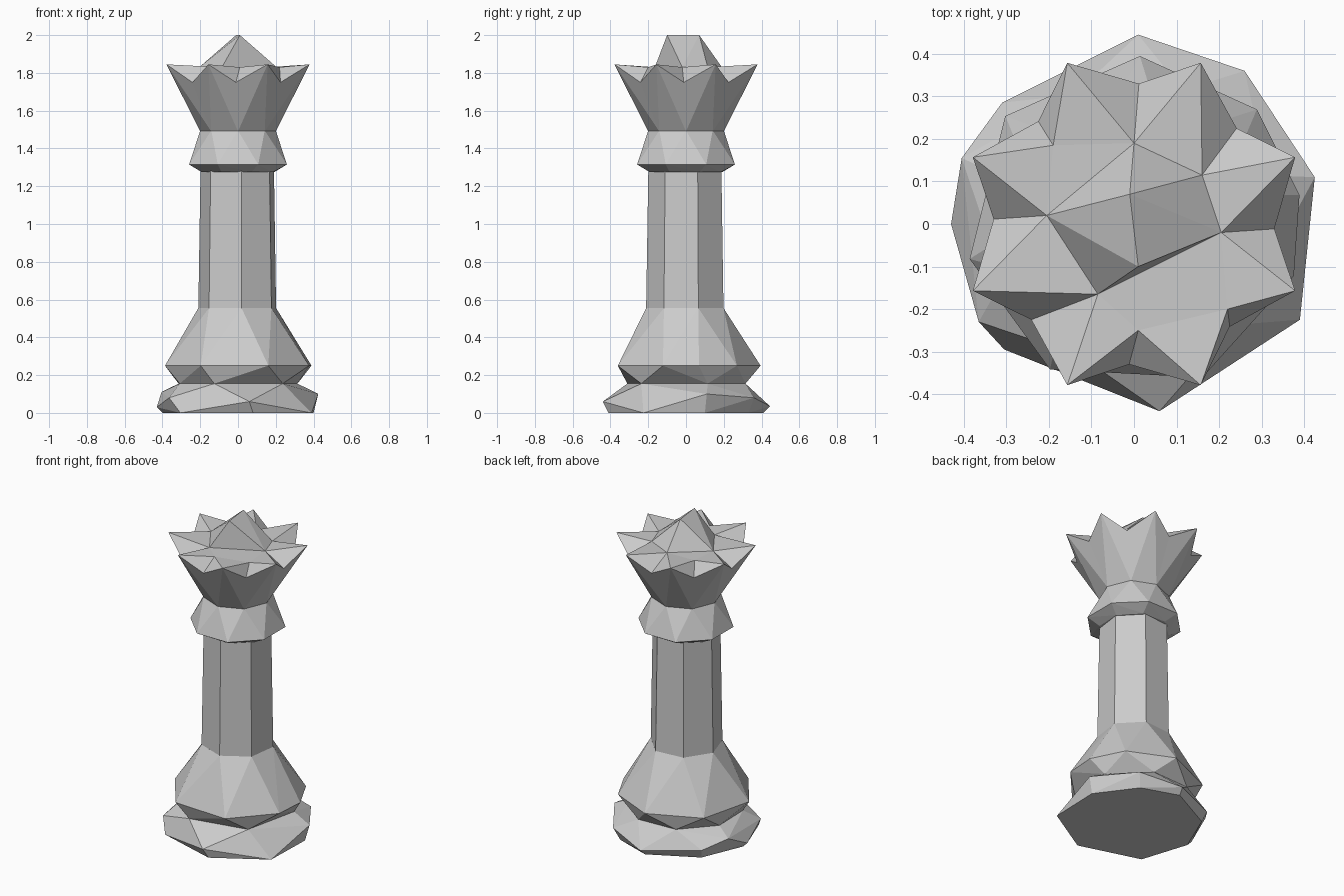
import bpy, bmesh
from math import cos, sin, radians

if "Cube" in bpy.data.objects:
    bpy.data.objects.remove(bpy.data.objects["Cube"])


def ring(angles, r, z):
    return [(r * cos(radians(a)), r * sin(radians(a)), z) for a in angles]


def regular(n, start):
    return [start + 360 * i / n for i in range(n)]


def finish(bm, name):
    bmesh.ops.recalc_face_normals(bm, faces=bm.faces[:])
    mesh = bpy.data.meshes.new(name)
    bm.to_mesh(mesh)
    bm.free()
    obj = bpy.data.objects.new(name, mesh)
    bpy.context.collection.objects.link(obj)
    return obj


def hull(name, points):
    """Faceted convex part wrapped around a few cross-section points."""
    bm = bmesh.new()
    for p in points:
        bm.verts.new(p)
    res = bmesh.ops.convex_hull(bm, input=bm.verts[:])
    loose = [v for v in bm.verts if not v.link_faces]
    bmesh.ops.delete(bm, geom=loose, context='VERTS')
    return finish(bm, name)


waist = ring([20, 70, 115, 160, 203, 248, 315], 0.335, 0.155)
hips = [10, 43, 88, 140, 192, 240, 294, 342]
stem_sides = regular(7, 18)

# irregular base slab: widest points at mixed heights over a flat sole
rim = [(0.01, 0.445, 0.035), (0.26, 0.36, 0.08), (0.425, 0.11, 0.1),
       (0.06, -0.44, 0.06), (-0.43, 0, 0.03), (-0.405, 0.155, 0.11),
       (-0.31, 0.285, 0.06), (-0.365, -0.23, 0.08)]
sole = [(0.39, -0.225, 0), (-0.305, -0.295, 0), (0.08, -0.41, 0),
        (0.4, 0.1, 0), (0.23, 0.33, 0), (0.0, 0.41, 0),
        (-0.29, 0.26, 0), (-0.4, 0, 0)]
hull("base", rim + sole + waist)

# flared foot and tapering stem
hull("foot", waist + ring(hips, 0.395, 0.25) + ring(stem_sides, 0.212, 0.555))
hull("stem", ring(stem_sides, 0.212, 0.55) + ring(stem_sides, 0.2, 1.3))

# collar under the crown
hull("collar", ring(regular(8, 20), 0.205, 1.275)
     + ring(regular(8, 22.5), 0.28, 1.315)
     + ring(regular(8, 0), 0.2, 1.495))

# crown: eight tips with notches between them
bm = bmesh.new()
make = lambda pts: [bm.verts.new(p) for p in pts]
low = make(ring(regular(8, 0), 0.2, 1.49))
tips = make(ring(regular(8, 22.5), 0.41, 1.845))
notches = make(ring(regular(8, -2), 0.33, 1.75))
floor_xy = [(0.205, -0.02), (0.16, 0.115), (0, 0.19), (-0.19, 0.185),
            (-0.205, 0.02), (-0.085, -0.165), (0.01, -0.25), (0.22, -0.2)]
inner = make([(x, y, 1.83) for x, y in floor_xy])
centre = bm.verts.new((0, 0, 1.83))
for k in range(8):
    n = (k + 1) % 8
    for face in ((low[k], low[n], tips[k]),
                 (low[k], tips[k], notches[k]),
                 (low[k], notches[k], tips[k - 1]),
                 (notches[k], tips[k], inner[k]),
                 (tips[k - 1], notches[k], inner[k]),
                 (inner[k], tips[k], inner[n]),
                 (inner[k], inner[n], centre)):
        bm.faces.new(face)
bm.faces.new(low)
finish(bm, "crown")

# ridged finial on top
hull("finial", [(x, y, 1.83) for x, y in floor_xy[:3] + floor_xy[4:6]]
     + [(0.01, -0.1, 2), (-0.01, 0.07, 2)])
